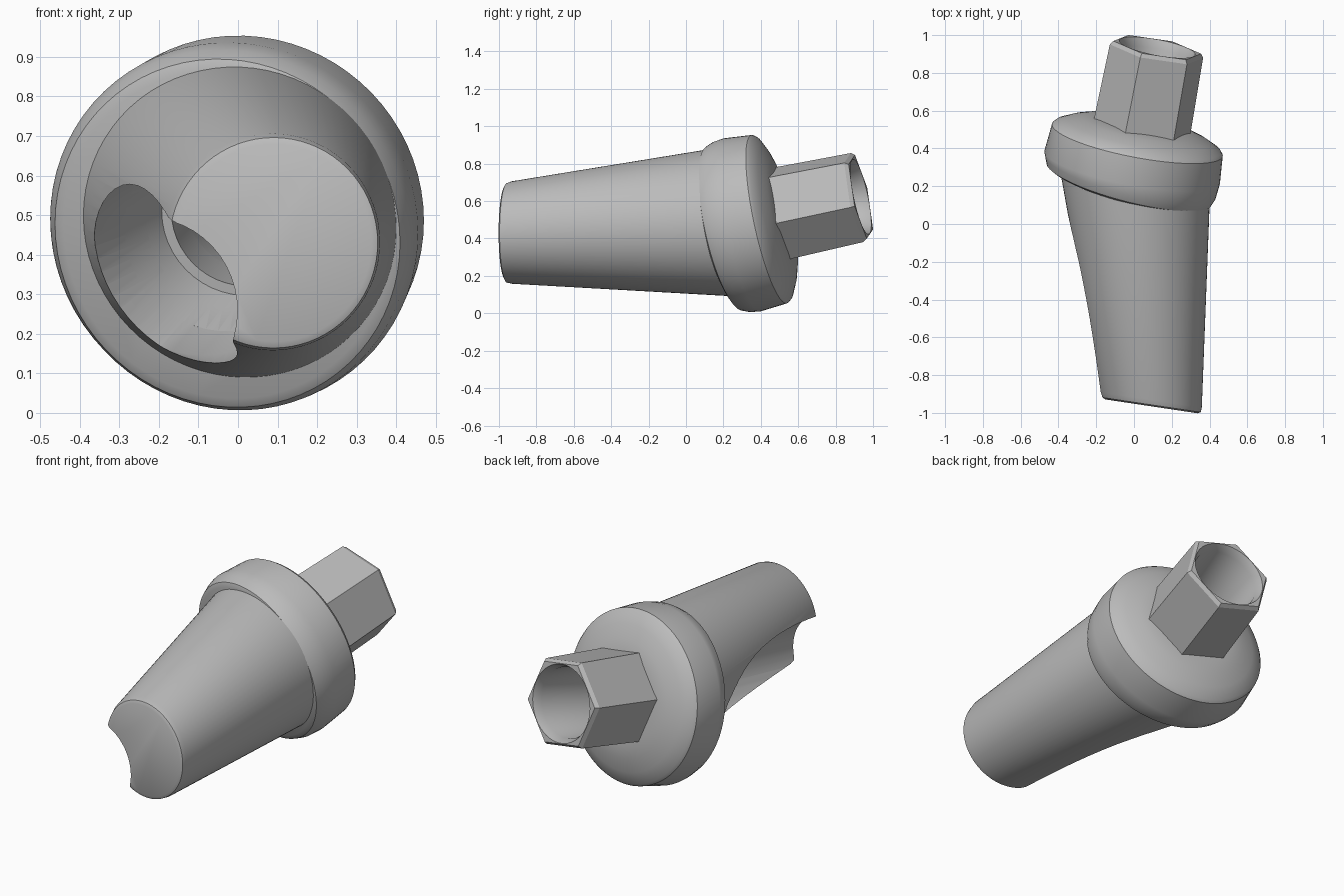
import bpy, bmesh, math
from mathutils import Vector

cube = bpy.data.objects.get("Cube")
if cube:
    bpy.data.objects.remove(cube, do_unlink=True)

metal = bpy.data.materials.new("grey_metal")
metal.use_nodes = True
GREY = (0.5, 0.5, 0.5, 1)
metal.diffuse_color = GREY
metal.node_tree.nodes["Principled BSDF"].inputs["Base Color"].default_value = GREY

TILT = Vector((0.19, 1, 0.21))  # shared axis of collar, hexagon and bore


def on_axis(y, base=(0.12, 0.92, 0.62)):
    """Point of the tilted axis at depth y."""
    return Vector(base) + TILT * (y - base[1])


def loft(name, rings, sides=72, turn=0):
    """Closed solid through rings of (centre, normal, radius), ordered front to back."""
    bm = bmesh.new()
    loops = []
    for centre, normal, radius in rings:
        n = Vector(normal).normalized()
        u = (Vector((1, 0, 0)) - n * n.x).normalized()
        v = u.cross(n)
        angles = [math.radians(turn) + math.tau * i / sides for i in range(sides)]
        loops.append([bm.verts.new(Vector(centre) + (u * math.cos(a) + v * math.sin(a)) * radius)
                      for a in angles])
    for a, b in zip(loops, loops[1:]):
        for i in range(sides):
            j = (i + 1) % sides
            bm.faces.new((a[i], a[j], b[j], b[i]))
    bm.faces.new(loops[0])
    bm.faces.new(loops[-1])
    bmesh.ops.recalc_face_normals(bm, faces=bm.faces)
    mesh = bpy.data.meshes.new(name)
    bm.to_mesh(mesh)
    bm.free()
    mesh.materials.append(metal)
    obj = bpy.data.objects.new(name, mesh)
    bpy.context.collection.objects.link(obj)
    return obj


# Tapered post with a slanted, softly rounded tip
cap = (0.15, 1, 0)
post = loft("tapered_post", [
    ((0.09, -0.965, 0.43), cap, 0.25),
    ((0.09, -0.957, 0.43), cap, 0.266),
    ((0.088, -0.93, 0.432), cap, 0.274),
    ((0.006, 0.2, 0.483), TILT, 0.402),
    ((0.0, 0.3, 0.488), TILT, 0.41)])

# Collar: front lip slants a little more than the conical back shoulder
lip = (0.26, 1, 0.22)
profile = [(0.2, 0.425, lip), (0.212, 0.45, lip), (0.25, 0.466, lip), (0.3, 0.473, TILT),
           (0.445, 0.46, TILT), (0.46, 0.447, TILT), (0.49, 0.385, TILT),
           (0.515, 0.31, TILT), (0.53, 0.24, TILT)]
collar = loft("collar", [(on_axis(y, (0.108, 0.92, 0.603)), n, r) for y, r, n in profile])

# Hexagonal connector
hexagon = loft("hex_connector", [(on_axis(0.48), TILT, 0.265), (on_axis(0.915), TILT, 0.255),
                                 (on_axis(0.935), TILT, 0.24)], sides=6, turn=-10)

# Cutters: bore through the hexagon, wider channel breaking out of the post's side
bore = loft("bore_cutter", [(on_axis(-0.02), TILT, 0.185), (on_axis(0.89), TILT, 0.185),
                            (on_axis(0.97), TILT, 0.22)], sides=48)
lower, upper, seat = Vector((-0.255, -1.1, 0.23)), Vector((-0.095, 0.12, 0.415)), on_axis(0.36)
channel = loft("channel_cutter", [(lower, upper - lower, 0.225), (upper, upper - lower, 0.272),
                                  (seat, TILT, 0.21)], sides=48)


def finish(obj, cutters):
    """Cut the openings and set the shading."""
    bpy.ops.object.select_all(action='DESELECT')
    obj.select_set(True)
    bpy.context.view_layer.objects.active = obj
    for cutter in cutters:
        mod = obj.modifiers.new("cut", 'BOOLEAN')
        mod.operation = 'DIFFERENCE'
        mod.solver = 'EXACT'
        mod.object = cutter
        bpy.ops.object.modifier_apply(modifier=mod.name)
    bpy.ops.object.shade_smooth_by_angle(angle=math.radians(30))


finish(post, (channel, bore))
finish(collar, (channel, bore))
finish(hexagon, (bore,))
for cutter in (bore, channel):
    bpy.data.objects.remove(cutter, do_unlink=True)
